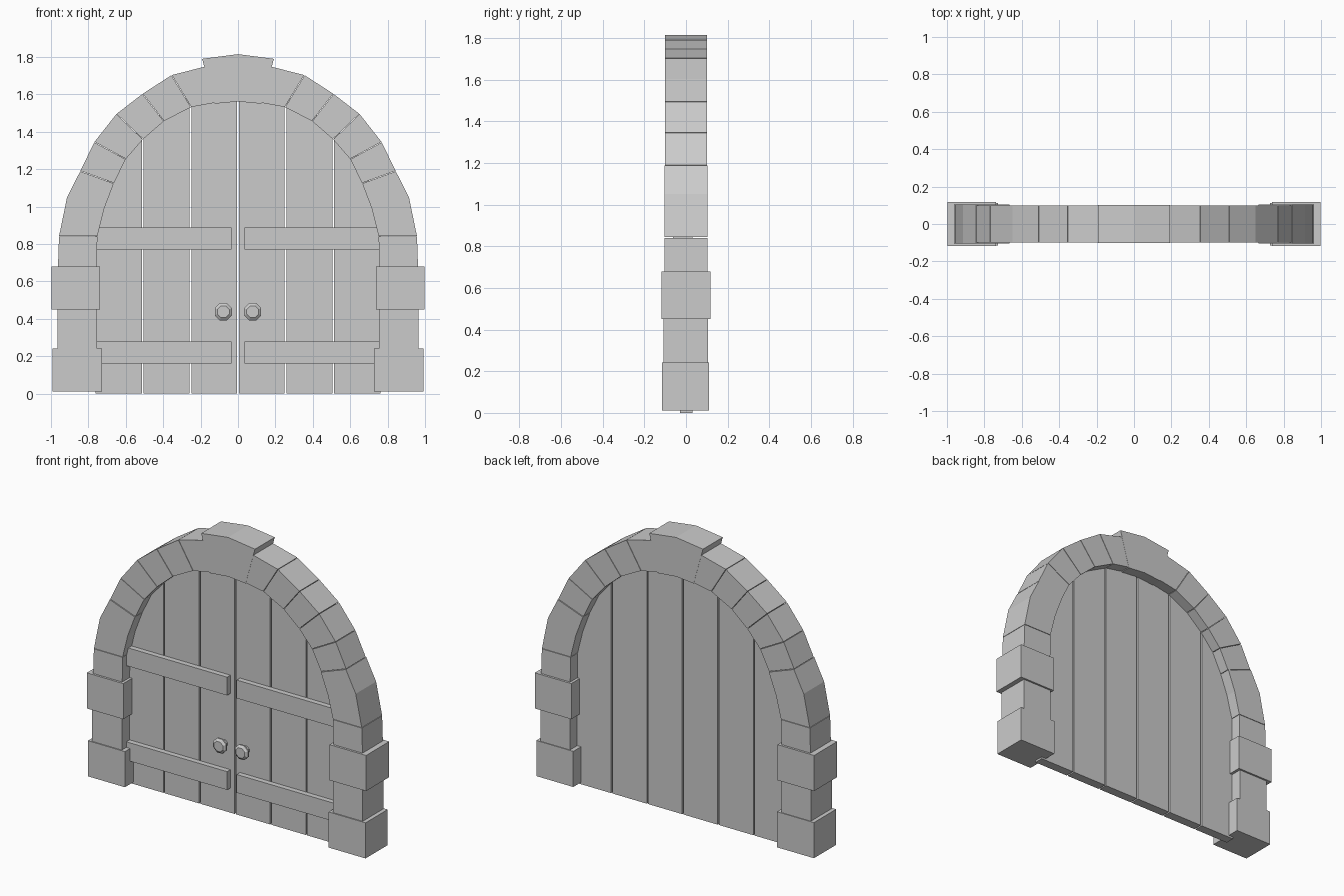
import bpy, bmesh, math

if "Cube" in bpy.data.objects:
    bpy.data.objects.remove(bpy.data.objects["Cube"])


def mesh_object(name, bm):
    bmesh.ops.recalc_face_normals(bm, faces=bm.faces)
    me = bpy.data.meshes.new(name)
    bm.to_mesh(me)
    bm.free()
    ob = bpy.data.objects.new(name, me)
    bpy.context.collection.objects.link(ob)
    return ob


def mirror_x(ob):
    ob.modifiers.new("mirror", 'MIRROR').use_mirror_merge = False
    return ob


def prism(name, pts, y0, y1):
    """Extrude an (x, z) outline from y0 to y1."""
    bm = bmesh.new()
    face = bm.faces.new([bm.verts.new((x, y0, z)) for x, z in pts])
    ext = bmesh.ops.extrude_face_region(bm, geom=[face])
    moved = [v for v in ext["geom"] if isinstance(v, bmesh.types.BMVert)]
    bmesh.ops.translate(bm, verts=moved, vec=(0, y1 - y0, 0))
    return mesh_object(name, bm)


def block(name, x0, x1, y0, y1, z0, z1):
    return mirror_x(prism(name, [(x0, z0), (x1, z0), (x1, z1), (x0, z1)], y0, y1))


# Stone jambs
block("jamb_base_stone", 0.728, 0.992, -0.115, 0.111, 0.012, 0.242)
block("jamb_middle_stone", 0.755, 0.966, -0.108, 0.106, 0.242, 0.45)
block("jamb_top_stone", 0.737, 0.998, -0.118, 0.118, 0.45, 0.68)

# Arch stones: (outer edge points, inner edge points, half depth)
stones = [
    ([(0.963, 0.66), (0.957, 0.842)], [(0.755, 0.66), (0.752, 0.842)], 0.104),
    ([(0.957, 0.842), (0.914, 1.05), (0.843, 1.19)],
     [(0.752, 0.842), (0.715, 0.99), (0.664, 1.125)], 0.104),
    ([(0.843, 1.19), (0.768, 1.345)], [(0.664, 1.125), (0.60, 1.254)], 0.10),
    ([(0.768, 1.345), (0.65, 1.495)], [(0.60, 1.254), (0.508, 1.36)], 0.10),
    ([(0.65, 1.495), (0.51, 1.603)], [(0.508, 1.36), (0.396, 1.457)], 0.10),
    ([(0.51, 1.603), (0.355, 1.703)], [(0.396, 1.457), (0.251, 1.532)], 0.10),
    ([(0.355, 1.703), (0.17, 1.75)], [(0.251, 1.532), (0.12, 1.556)], 0.10),
]
gap = 0.0015
for i, (outer, inner, d) in enumerate(stones):
    # pull both ends in slightly to leave a fine joint
    for edge in (outer, inner):
        (ax, az), (bx, bz) = edge[0], edge[-1]
        n = math.hypot(bx - ax, bz - az)
        ux, uz = (bx - ax) / n * gap, (bz - az) / n * gap
        edge[0], edge[-1] = (ax + ux, az + uz), (bx - ux, bz - uz)
    mirror_x(prism(f"arch_stone_{i + 1}", outer + inner[::-1], -d, d))

# Keystone
prism("keystone", [(-0.125, 1.55), (0, 1.562), (0.125, 1.55), (0.192, 1.79),
                   (0, 1.815), (-0.192, 1.79)], -0.101, 0.101)

# Door planks, tops hidden inside the arch
planks = [
    [(0.005, 0), (0.249, 0), (0.249, 1.60), (0.005, 1.65)],
    [(0.258, 0), (0.504, 0), (0.504, 1.44), (0.258, 1.59)],
    [(0.513, 0), (0.762, 0), (0.80, 0.85), (0.76, 1.05), (0.65, 1.27), (0.513, 1.43)],
]
planks[2][2] = (0.762, 0.9)
planks[2][3] = (0.745, 1.02)
for i, outline in enumerate(planks):
    mirror_x(prism(f"door_plank_{i + 1}", outline, -0.028, 0.032))

# Cross battens on the front
block("lower_batten", 0.034, 0.757, -0.062, -0.026, 0.16, 0.278)
block("upper_batten", 0.034, 0.757, -0.062, -0.026, 0.77, 0.888)

# Octagonal door knobs, lathed from (radius, y)
profile = [(0.024, -0.02), (0.024, -0.058), (0.050, -0.066), (0.050, -0.076), (0.034, -0.088)]
bm = bmesh.new()
rings = [[bm.verts.new((0.078 + r * math.cos(math.tau * (k + 0.5) / 8), y,
                        0.438 + r * math.sin(math.tau * (k + 0.5) / 8)))
          for k in range(8)] for r, y in profile]
for a, b in zip(rings, rings[1:]):
    for k in range(8):
        m = (k + 1) % 8
        bm.faces.new((a[k], a[m], b[m], b[k]))
bm.faces.new(rings[0])
bm.faces.new(rings[-1])
mirror_x(mesh_object("door_knob", bm))
